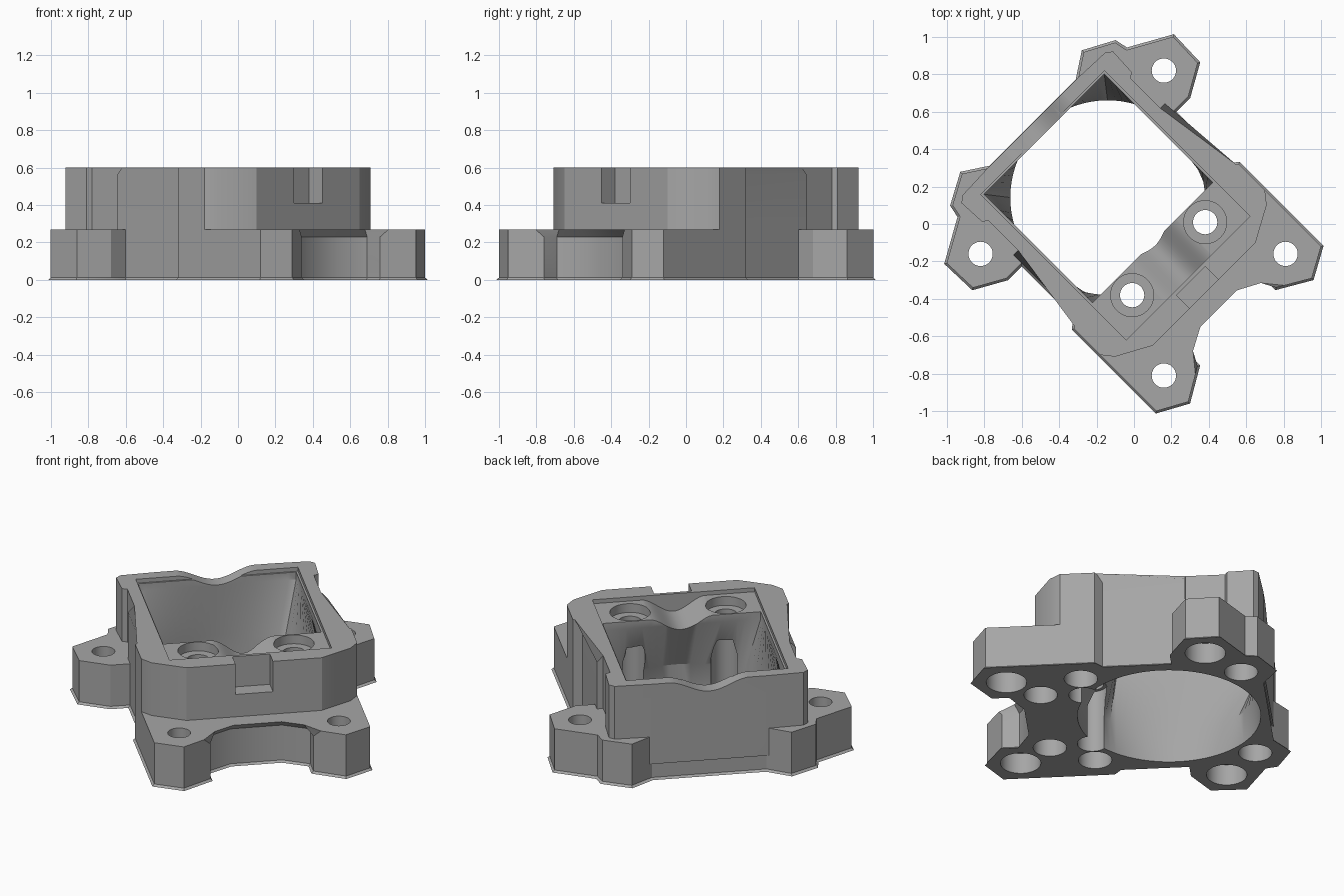
import bpy, bmesh, math
from mathutils import Matrix

if "Cube" in bpy.data.objects:
    bpy.data.objects.remove(bpy.data.objects["Cube"])

grey = bpy.data.materials.new("plain grey")
grey.use_nodes = True
COLOUR = (0.38, 0.38, 0.38, 1)
grey.diffuse_color = COLOUR
grey.node_tree.nodes["Principled BSDF"].inputs["Base Color"].default_value = COLOUR


def make(name, bm):
    bmesh.ops.recalc_face_normals(bm, faces=bm.faces)
    mesh = bpy.data.meshes.new(name)
    bm.to_mesh(mesh)
    bm.free()
    obj = bpy.data.objects.new(name, mesh)
    bpy.context.collection.objects.link(obj)
    mesh.materials.append(grey)
    return obj


def loft(rings):
    """Closed solid through rings of equal length."""
    bm = bmesh.new()
    rows = [[bm.verts.new(p) for p in ring] for ring in rings]
    n = len(rows[0])
    for a, b in zip(rows, rows[1:]):
        for i in range(n):
            j = (i + 1) % n
            bm.faces.new((a[i], a[j], b[j], b[i]))
    bm.faces.new(rows[0])
    bm.faces.new(rows[-1])
    return bm


def prism(pts, z0, z1):
    return loft([[(u, v, z) for u, v in pts] for z in (z0, z1)])


def mirrored(half):
    return half + [(u, -v) for u, v in reversed(half)]


def bevel(bm, size, rule):
    edges = [e for e in bm.edges if rule(*(v.co for v in e.verts))]
    bmesh.ops.bevel(bm, geom=edges, offset=size, segments=1, affect='EDGES')


def combine(target, tool, operation='DIFFERENCE'):
    mod = target.modifiers.new(operation.lower(), 'BOOLEAN')
    mod.operation, mod.solver, mod.object = operation, 'EXACT', tool
    bpy.context.view_layer.objects.active = target
    bpy.ops.object.modifier_apply(modifier=mod.name)
    bpy.data.objects.remove(tool)


def box(u0, u1, v0, v1, z0, z1):
    return prism([(u0, v0), (u1, v0), (u1, v1), (u0, v1)], z0, z1)


def bore(u, v, r, z0, z1):
    ring = [(u + r * math.cos(math.tau * i / 40), v + r * math.sin(math.tau * i / 40))
            for i in range(40)]
    combine(body, make("bore_cutter", prism(ring, z0, z1)))


# Mounting base with four ears, chamfered below and along the front recess
base_half = [(-.755, .33), (-.84, .46), (-.757, .615), (-.686, .63), (-.56, .856),
             (-.368, .85), (-.276, .686), (-.276, .573), (.13, .573), (.17, .622),
             (.792, .622), (.877, .467), (.778, .297), (.679, .297), (.60, .148)]
bm = prism(mirrored(base_half), 0, .27)
bevel(bm, .04, lambda a, b: min(a.z, b.z) > .2 and min(a.x, b.x) > .59
      and max(abs(a.y), abs(b.y)) < .3)
bevel(bm, .012, lambda a, b: max(a.z, b.z) < .001)
body = make("camera_mount_housing".replace("camera_", ""), bm)

# Tower walls, with the long side walls chamfered on top
tower_half = [(-.765, .33), (-.757, .544), (-.73, .573), (-.58, .566), (-.566, .537),
              (-.34, .537), (-.34, .573), (.13, .573), (.17, .622), (.368, .622),
              (.43, .573), (.53, .389)]
bm = prism(mirrored(tower_half), .1, .6)
bevel(bm, .038, lambda a, b: min(a.z, b.z) > .5 and abs(a.y - b.y) < .001
      and abs(abs(a.y) - .573) < .001 and abs(a.x - b.x) > .4)
combine(body, make("tower", bm), 'UNION')

# Rounded panel that carries the back wall down over the base
arc = [(.45 * math.cos(math.pi * i / 32), .36 - .25 * math.sin(math.pi * i / 32))
       for i in range(33)]
panel = make("back_panel", loft([[(u, v * .72, z) for v, z in arc] for u in (-.765, -.74)]))
combine(body, panel, 'UNION')

# Shallow pocket around the top opening
combine(body, make("pocket_cutter", box(-.69, .41, -.467, .467, .575, .7)))

# Duct that changes from a round bottom to a rectangular top
STEPS = 20
circle, rect = [], []
corners = [(.14, -.455), (.14, .455), (-.68, .455), (-.68, -.455)]
for k in range(4):
    (ua, va), (ub, vb) = corners[k], corners[(k + 1) % 4]
    for i in range(STEPS):
        t = i / STEPS
        ang = (k + t - .5) * math.pi / 2
        circle.append((-.2 + .52 * math.cos(ang), .52 * math.sin(ang)))
        rect.append((ua + (ub - ua) * t, va + (vb - va) * t))
rings = [(circle, -.1), (circle, .2), (rect, .53), (rect, .7)]
combine(body, make("duct_cutter", loft([[(u, v, z) for u, v in r] for r, z in rings])))


# Smooth dips in the back wall and between the platform screws
def dip(u0, u1, half, top, depth):
    prof = [(half * (i / 12 - 1), top - depth * (1 + math.cos(math.pi * (i / 12 - 1))) / 2)
            for i in range(25)]
    prof += [(half, .7), (-half, .7)]
    combine(body, make("dip_cutter", loft([[(u, v, z) for v, z in prof] for u in (u0, u1)])))


dip(-.9, -.6, .24, .601, .07)
dip(.0, .41, .19, .576, .085)

# Cable notch in the front wall
combine(body, make("notch_cutter", box(.43, .6, -.108, .108, .41, .7)))

# Screw holes
for side in (1, -1):
    for u, v in ((.686, .46), (-.467, .693)):
        bore(u, v * side, .065, -.1, .4)
        bore(u, v * side, .115, -.1, .13)
    bore(.262, .276 * side, .065, -.1, .7)
    bore(.262, .276 * side, .115, .52, .7)
    bore(.262, .276 * side, .085, -.1, .39)
    for u, v in ((.262, .462), (.505, .30), (-.65, .46)):
        bore(u, v * side, .095, -.1, .14)

# Turn the housing so its ears point along the axes
body.data.transform(Matrix.Rotation(-math.pi / 4, 4, 'Z'))
for o in bpy.context.selected_objects:
    o.select_set(False)
body.select_set(True)
bpy.context.view_layer.objects.active = body
bpy.ops.object.shade_smooth_by_angle(angle=math.radians(28))
